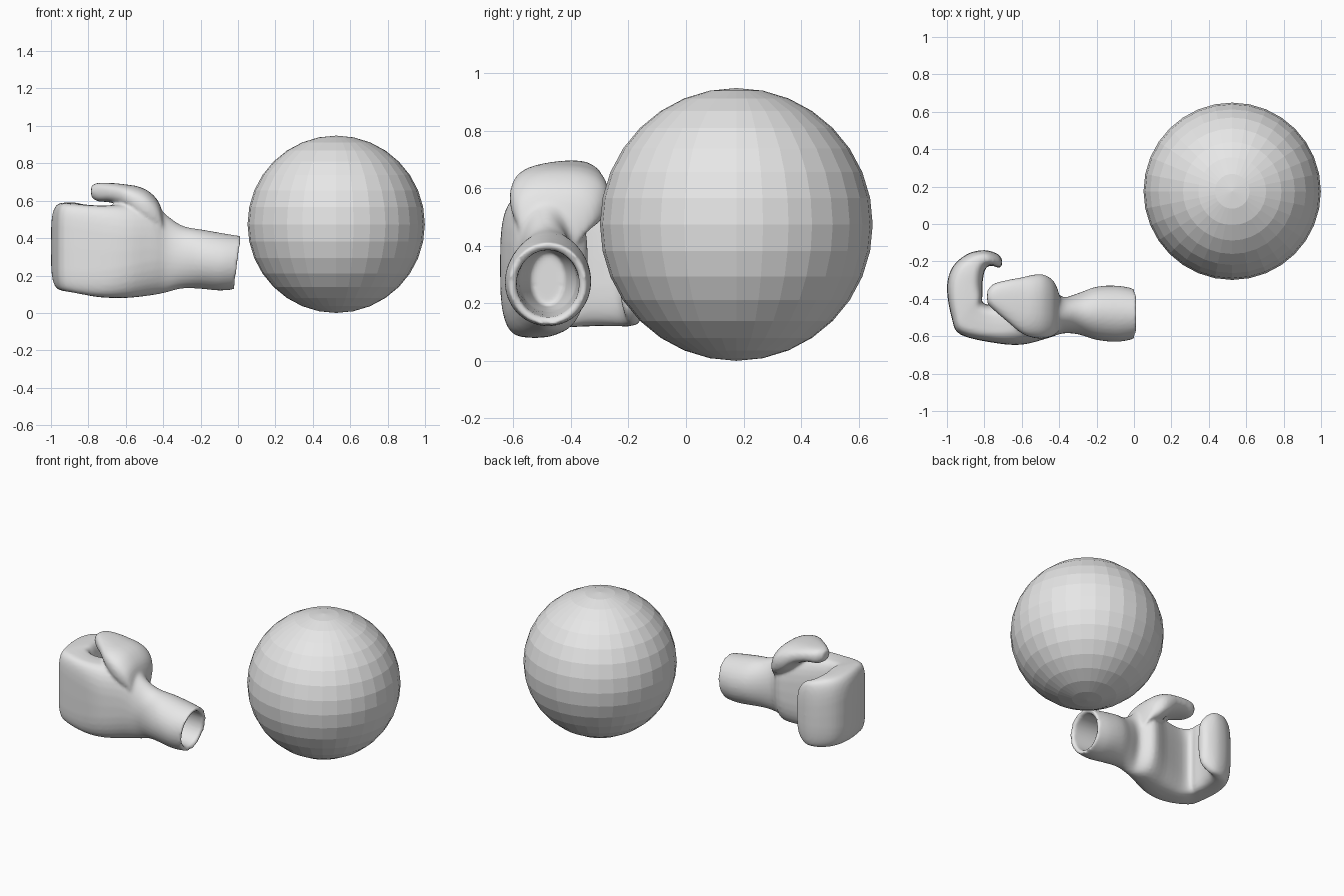
import bpy
import bmesh
from math import cos, sin, pi
from mathutils import Vector

default_cube = bpy.data.objects.get("Cube")
if default_cube:
    bpy.data.objects.remove(default_cube, do_unlink=True)

# One plain grey for everything
grey = bpy.data.materials.new("plain grey")
grey.use_nodes = True
colour = (0.8, 0.8, 0.8, 1)
grey.diffuse_color = colour
grey.node_tree.nodes["Principled BSDF"].inputs["Base Color"].default_value = colour


def straight(x, front, back, low, high, power=2):
    """Section that faces along x."""
    return (x, front, x, back, low, high, power)


def section_points(section, count=32):
    """Rounded outline between an outer and an inner edge and two heights."""
    ox, oy, ix, iy, low, high, power = section
    outer, inner = Vector((ox, oy)), Vector((ix, iy))
    points = []
    for k in range(count):
        angle = 2 * pi * k / count
        c, s = cos(angle), sin(angle)
        across = abs(c) ** (2 / power) * (1 if c > 0 else -1)
        up = abs(s) ** (2 / power) * (1 if s > 0 else -1)
        flat = (outer + inner) / 2 + (outer - inner) / 2 * across
        z = (low + high) / 2 + (high - low) / 2 * up
        # The cuff opening leans outwards at the top
        lean = min(max((flat.x + 0.4) / 0.4, 0), 1)
        points.append((flat.x + 0.13 * lean * (z - 0.27), flat.y, z))
    return points


def refine(sections, steps=4):
    """Smooth curve through the sections."""
    result = []
    last = len(sections) - 1
    for i in range(last):
        a, b, c, d = (sections[min(max(i + j, 0), last)] for j in (-1, 0, 1, 2))
        for k in range(steps):
            t = k / steps
            result.append([
                q + t / 2 * (r - p + t * (2 * p - 5 * q + 4 * r - s
                                          + t * (3 * (q - r) + s - p)))
                for p, q, r, s in zip(a, b, c, d)])
    return result + [sections[last]]


def loft(mesh, sections):
    """Closed skin over a row of sections."""
    rings = [[mesh.verts.new(p) for p in section_points(s)] for s in sections]
    for first, second in zip(rings, rings[1:]):
        for k in range(len(first)):
            n = (k + 1) % len(first)
            mesh.faces.new((first[k], first[n], second[n], second[k]))
    mesh.faces.new(rings[0][::-1])
    mesh.faces.new(rings[-1])


# Hollow inside of the cuff, from its deep end out to the rim
lining = [
    straight(-.33, -.54, -.42, .19, .38),
    straight(-.2, -.58, -.38, .17, .39),
    straight(-.01, -.59, -.37, .15, .385),
]

# Cuff, hand and the curled fingers
hand = [
    straight(0, -.615, -.345, .125, .41),
    straight(-.09, -.63, -.33, .12, .425),
    straight(-.2, -.62, -.335, .13, .445),
    straight(-.3, -.59, -.37, .13, .465),
    straight(-.38, -.585, -.39, .11, .52),
    straight(-.46, -.61, -.34, .095, .59, 2.5),
    straight(-.6, -.645, -.39, .08, .58, 3),
    straight(-.75, -.635, -.43, .085, .575, 4),
    (-.93, -.59, -.81, -.42, .11, .585, 5),
    (-.975, -.5, -.81, -.38, .115, .59, 5),
    (-1, -.34, -.81, -.32, .12, .59, 4),
    (-.97, -.23, -.8, -.255, .12, .585, 3.5),
    (-.89, -.16, -.78, -.225, .12, .57, 3),
    (-.8, -.14, -.75, -.225, .13, .55, 3),
    (-.73, -.16, -.72, -.235, .17, .5, 2.5),
    (-.705, -.19, -.705, -.22, .22, .45, 2),
]

# Thumb lying over the top of the fist
thumb = [
    straight(-.39, -.56, -.41, .32, .48),
    straight(-.42, -.59, -.32, .42, .585, 2.5),
    straight(-.47, -.61, -.275, .45, .645, 2.5),
    straight(-.53, -.61, -.27, .49, .675, 2.5),
    straight(-.6, -.585, -.285, .555, .687, 2.5),
    straight(-.68, -.52, -.3, .59, .695, 2.5),
    straight(-.75, -.46, -.32, .597, .695, 2.5),
    straight(-.785, -.425, -.355, .62, .68),
]

# Boxing glove: skins merged and softened into one surface
glove_bm = bmesh.new()
loft(glove_bm, lining + refine(hand))
loft(glove_bm, refine(thumb))
bmesh.ops.recalc_face_normals(glove_bm, faces=glove_bm.faces)
glove_mesh = bpy.data.meshes.new("boxing_glove")
glove_bm.to_mesh(glove_mesh)
glove_bm.free()
glove_mesh.materials.append(grey)
glove = bpy.data.objects.new("boxing_glove", glove_mesh)
bpy.context.collection.objects.link(glove)

merge = glove.modifiers.new("merge", 'REMESH')
merge.mode = 'VOXEL'
merge.voxel_size = 0.01
merge.use_smooth_shade = True
soften = glove.modifiers.new("soften", 'SMOOTH')
soften.factor = 0.5
soften.iterations = 5

# Faceted ball
bpy.ops.mesh.primitive_uv_sphere_add(segments=32, ring_count=16, radius=0.474,
                                     location=(0.525, 0.175, 0.474))
ball = bpy.context.object
ball.name = "ball"
ball.data.materials.append(grey)
